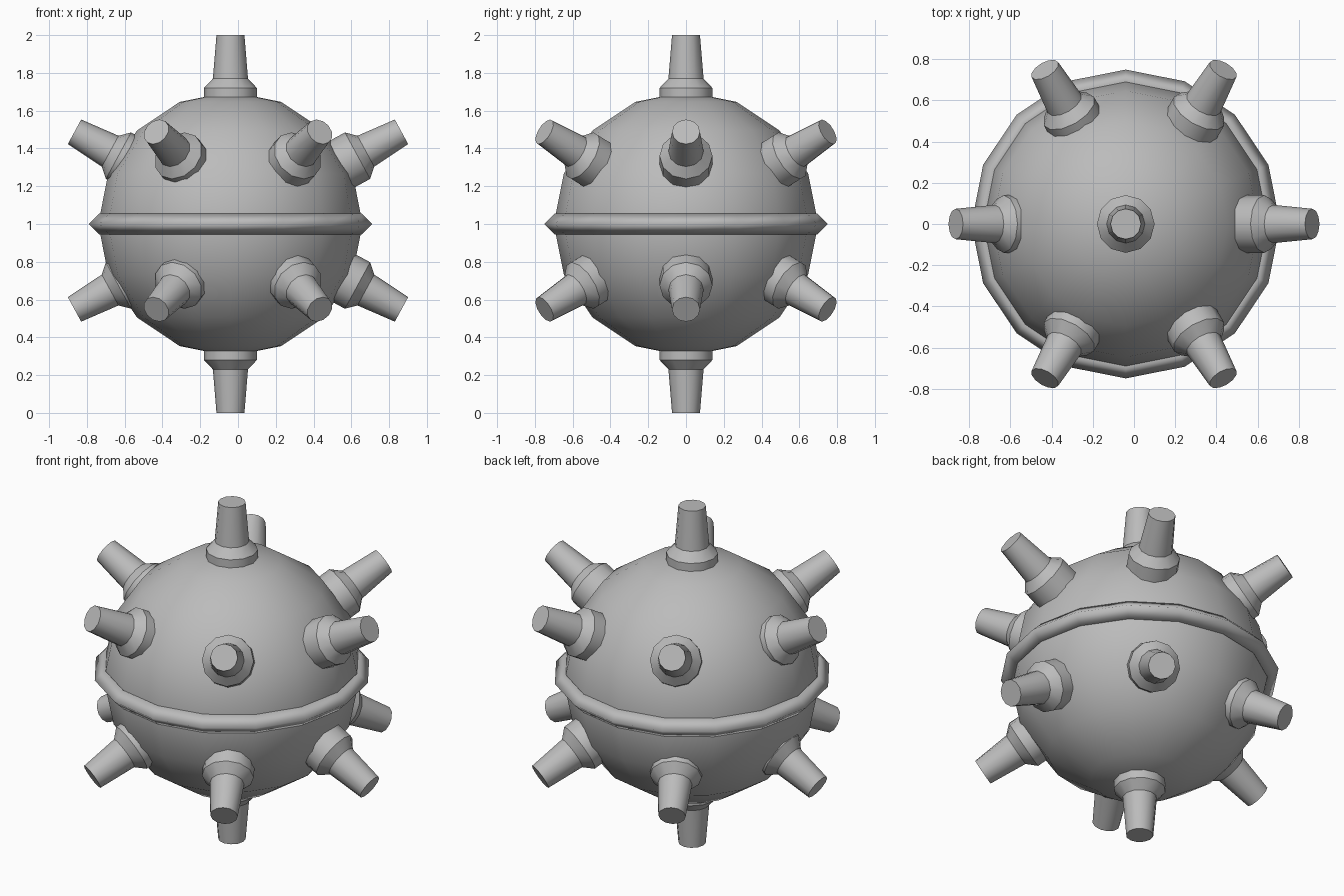
import bpy, math
from mathutils import Vector

if "Cube" in bpy.data.objects:
    bpy.data.objects.remove(bpy.data.objects["Cube"])

CENTRE = Vector((-0.04, 0, 1.0))        # middle of the ball
SPIKE_CENTRE = Vector((0, 0, 1.018))    # the two spike rows radiate from here

grey = bpy.data.materials.new("plain_grey")
grey.diffuse_color = (0.5, 0.5, 0.5, 1)
grey.use_nodes = True
grey.node_tree.nodes["Principled BSDF"].inputs["Base Color"].default_value = grey.diffuse_color


def finish(name, angle=None):
    ob = bpy.context.object
    ob.name = name
    ob.data.materials.append(grey)
    if angle is None:
        bpy.ops.object.shade_smooth()
    else:
        bpy.ops.object.shade_smooth_by_angle(angle=math.radians(angle))
    return ob


# Ball body
bpy.ops.mesh.primitive_uv_sphere_add(segments=16, ring_count=8, radius=0.7, location=CENTRE)
finish("ball")

# Diamond-section band round the equator
bpy.ops.mesh.primitive_torus_add(major_segments=16, minor_segments=4,
                                 major_radius=0.695, minor_radius=0.055, location=CENTRE)
finish("equator_band")


# Spike: collar, sloped shoulder and tapered rod, turned around its own axis
def spike_mesh(tip, sides=12):
    profile = [(0.14, 0.60), (0.14, 0.72), (0.093, 0.77), (0.074, tip)]
    verts, faces = [], []
    for r, h in profile:
        for i in range(sides):
            a = math.tau * i / sides
            verts.append((r * math.cos(a), r * math.sin(a), h))
    for k in range(len(profile) - 1):
        for i in range(sides):
            j = (i + 1) % sides
            faces.append((k * sides + i, k * sides + j, (k + 1) * sides + j, (k + 1) * sides + i))
    faces.append(tuple(reversed(range(sides))))
    faces.append(tuple(range((len(profile) - 1) * sides, len(profile) * sides)))
    mesh = bpy.data.meshes.new("spike")
    mesh.from_pydata(verts, [], faces)
    return mesh


def add_spike(name, origin, direction, tip):
    ob = bpy.data.objects.new(name, spike_mesh(tip))
    bpy.context.collection.objects.link(ob)
    ob.location = origin
    ob.rotation_euler = direction.to_track_quat('Z', 'Y').to_euler()
    bpy.ops.object.select_all(action='DESELECT')
    ob.select_set(True)
    bpy.context.view_layer.objects.active = ob
    finish(name, 35)


# Pole spikes
add_spike("top_spike", CENTRE, Vector((0, 0, 1)), 1.0)
add_spike("bottom_spike", CENTRE, Vector((0, 0, -1)), 1.0)

# Upper and lower rows of six spikes
for row, sign in (("upper", 1), ("lower", -1)):
    elev = math.radians(28.5) * sign
    for i in range(6):
        a = math.radians(60 * i)
        d = Vector((math.cos(a) * math.cos(elev), math.sin(a) * math.cos(elev), math.sin(elev)))
        add_spike(f"{row}_spike_{i + 1}", SPIKE_CENTRE, d, 0.985)
